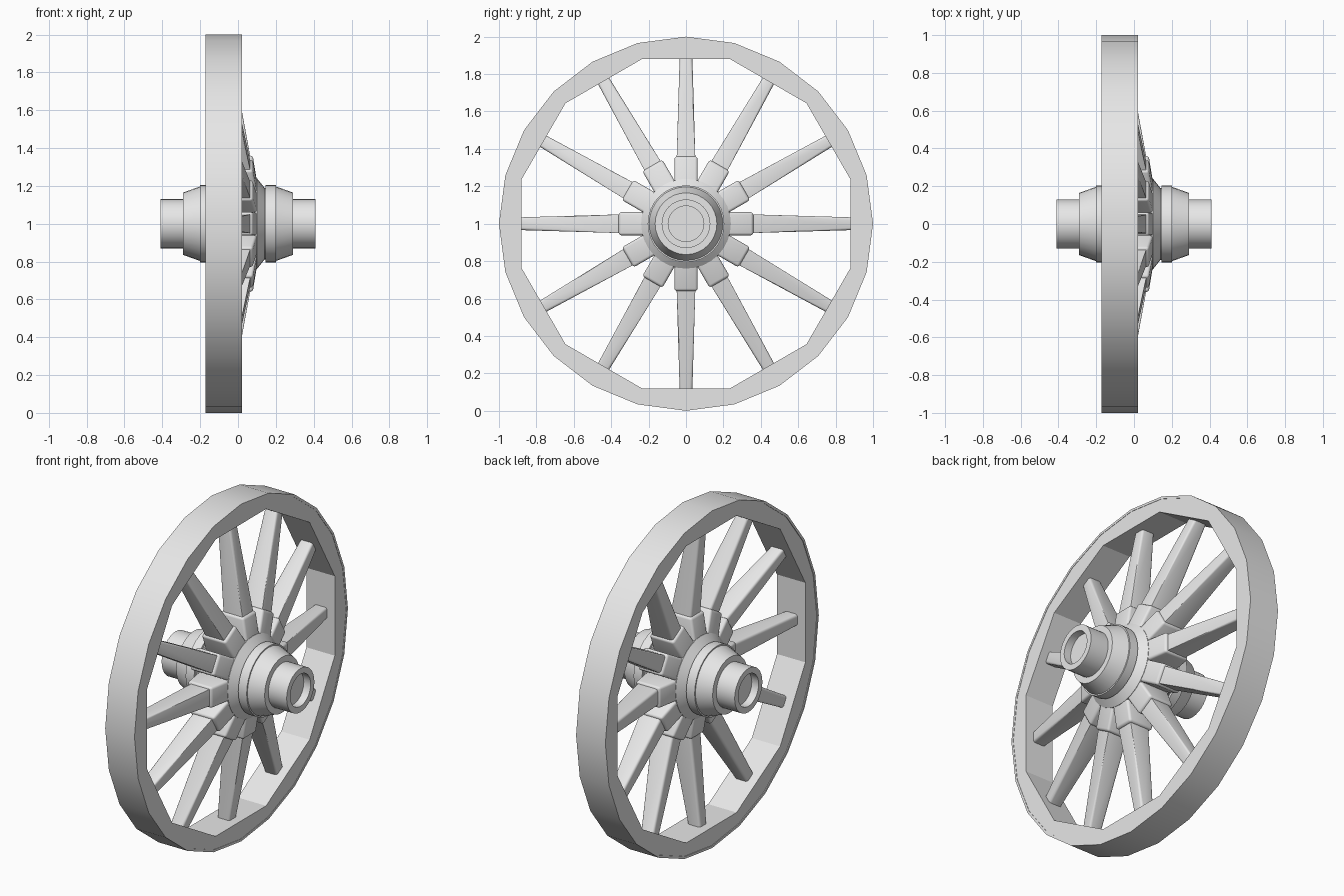
import bpy, bmesh, math
from mathutils import Matrix, Vector

if "Cube" in bpy.data.objects:
    bpy.data.objects.remove(bpy.data.objects["Cube"])

grey = bpy.data.materials.new("plain grey")
grey.diffuse_color = (0.8, 0.8, 0.8, 1)
grey.use_nodes = True
grey.node_tree.nodes["Principled BSDF"].inputs["Base Color"].default_value = grey.diffuse_color

CENTRE = Vector((0, 0, 1))   # axle centre
SPOKES = 12


def make_object(name, bm, angle=30):
    bmesh.ops.recalc_face_normals(bm, faces=bm.faces)
    mesh = bpy.data.meshes.new(name)
    bm.to_mesh(mesh)
    bm.free()
    mesh.materials.append(grey)
    obj = bpy.data.objects.new(name, mesh)
    bpy.context.collection.objects.link(obj)
    obj.location = CENTRE
    bpy.ops.object.select_all(action='DESELECT')
    obj.select_set(True)
    bpy.context.view_layer.objects.active = obj
    bpy.ops.object.shade_smooth_by_angle(angle=math.radians(angle))
    return obj


def ring(bm, x, radius, sides, offset=0.0):
    step = 2 * math.pi / sides
    return [bm.verts.new((x, radius * math.sin(step * i + offset),
                          radius * math.cos(step * i + offset))) for i in range(sides)]


def bridge(bm, a, b):
    n = len(a)
    for i in range(n):
        bm.faces.new((a[i], a[(i + 1) % n], b[(i + 1) % n], b[i]))


def lathe(name, profile, sides):
    """Spin (x, radius) points around the axle and cap both ends."""
    bm = bmesh.new()
    rings = [ring(bm, x, r, sides) for x, r in profile]
    for a, b in zip(rings, rings[1:]):
        bridge(bm, a, b)
    bm.faces.new(rings[0])
    bm.faces.new(rings[-1])
    return make_object(name, bm)


def tapered_bar(name, angle, sections, bevel):
    """Loft rectangles (radius, x centre, half depth, half width), then round the long edges."""
    bm = bmesh.new()
    loops = []
    for r, cx, d, w in sections:
        loops.append([bm.verts.new((cx + sx * d, sy * w, r))
                      for sx, sy in ((-1, -1), (1, -1), (1, 1), (-1, 1))])
    for a, b in zip(loops, loops[1:]):
        bridge(bm, a, b)
    bm.faces.new(loops[0])
    bm.faces.new(loops[-1])
    first = set(loops[0])
    edges = [e for e in bm.edges if not (e.verts[0] in first and e.verts[1] in first)]
    # keep the outer end square where the bar enters the rim
    if sections[-1][0] > 0.8:
        edges = [e for e in edges if abs(e.verts[0].co.z - e.verts[1].co.z) > 0.1]
    bmesh.ops.bevel(bm, geom=edges, offset=bevel, segments=3, profile=0.5,
                    affect='EDGES', clamp_overlap=True)
    bmesh.ops.transform(bm, matrix=Matrix.Rotation(angle, 4, 'X'), verts=bm.verts)
    return make_object(name, bm, 40)


# Wooden rim: round outside, twelve flat sides inside
bm = bmesh.new()
inner_r = 0.88 / math.cos(math.pi / 12)
sides = []
for x in (-0.167, 0.019):
    outer = ring(bm, x, 0.988, 24, math.pi / 12)
    inner = ring(bm, x, inner_r, 12, math.pi / 12)
    for i in range(12):
        j = (i + 1) % 12
        bm.faces.new((inner[i], outer[2 * i], outer[2 * i + 1],
                      outer[(2 * i + 2) % 24], inner[j]))
    sides.append((outer, inner))
bridge(bm, sides[0][0], sides[1][0])
bridge(bm, sides[0][1], sides[1][1])
make_object("rim", bm, 25)

# Thin metal tyre around the rim
bm = bmesh.new()
loops = [ring(bm, x, r, 24) for x, r in
         ((-0.171, 1.0), (0.021, 1.0), (0.021, 0.986), (-0.171, 0.986))]
for k in range(4):
    bridge(bm, loops[k], loops[(k + 1) % 4])
make_object("tyre", bm)

# Hub: stepped profile mirrored about the middle, with recessed ends
half = [(0.1, 0.24), (0.14, 0.19), (0.145, 0.19), (0.145, 0.205), (0.2, 0.205),
        (0.2, 0.197), (0.29, 0.165), (0.29, 0.13), (0.41, 0.13), (0.41, 0.095), (0.365, 0.095)]
lathe("hub", [(-x, r) for x, r in reversed(half)] + half, 32)

# Spokes lean from the hub to the rim; each sits in a socket
for k in range(SPOKES):
    a = 2 * math.pi * k / SPOKES
    tapered_bar("spoke", a, [(0.2, 0.015, 0.075, 0.054), (0.35, 0.0, 0.066, 0.05),
                             (0.89, -0.075, 0.041, 0.034)], 0.014)
    tapered_bar("spoke_socket", a, [(0.2, 0.0, 0.104, 0.062), (0.36, 0.0, 0.078, 0.062)], 0.014)
